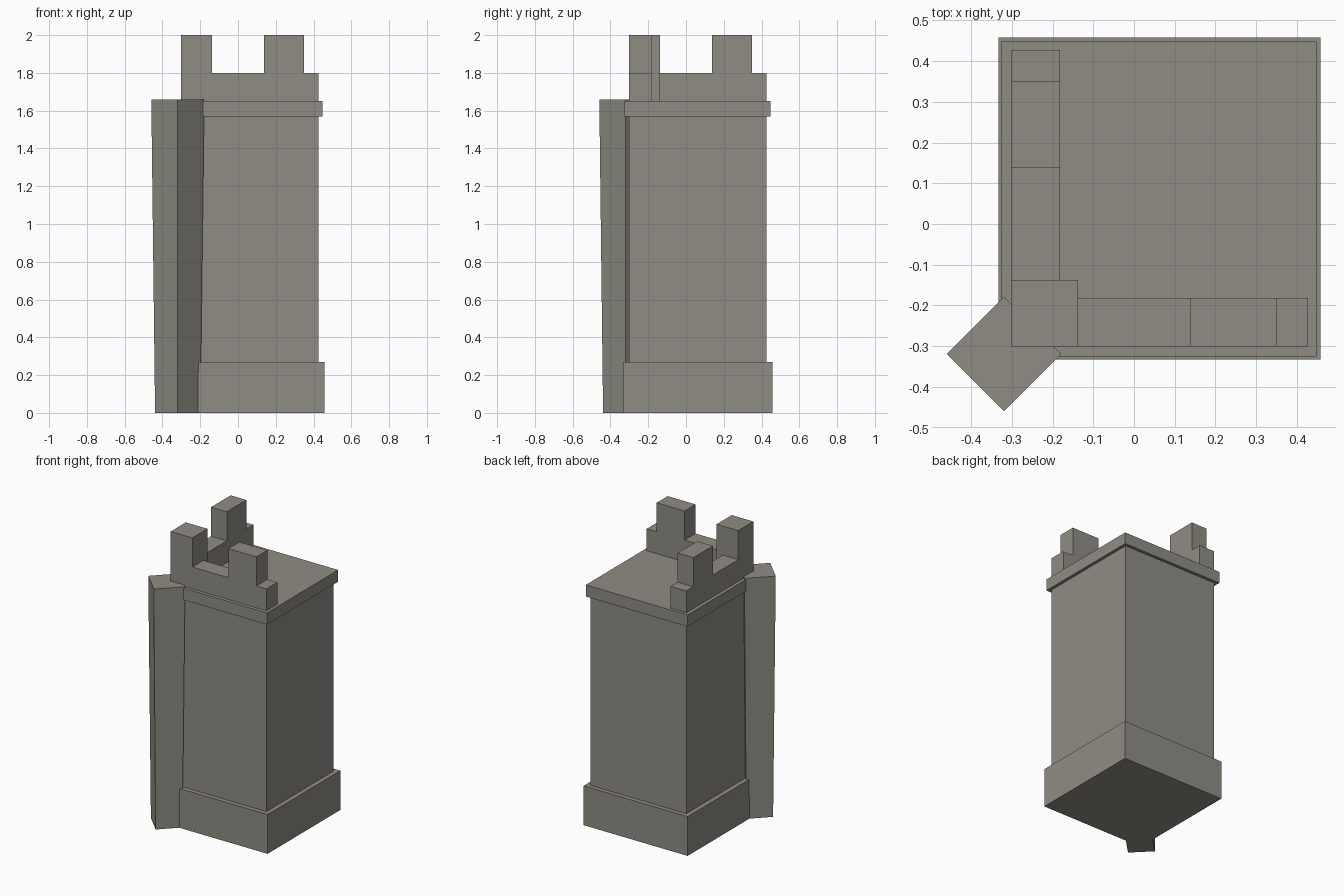
import bpy, bmesh, math
from mathutils import Matrix

if "Cube" in bpy.data.objects:
    bpy.data.objects.remove(bpy.data.objects["Cube"])

stone = bpy.data.materials.new("grey_stone")
stone.diffuse_color = (0.275, 0.265, 0.23, 1)
stone.use_nodes = True
stone.node_tree.nodes["Principled BSDF"].inputs["Base Color"].default_value = stone.diffuse_color


def finish(name, bm):
    bmesh.ops.recalc_face_normals(bm, faces=bm.faces)
    mesh = bpy.data.meshes.new(name)
    bm.to_mesh(mesh)
    bm.free()
    mesh.materials.append(stone)
    obj = bpy.data.objects.new(name, mesh)
    bpy.context.collection.objects.link(obj)
    return obj


def block(name, lo, hi, z0, z1):
    """Square block spanning lo..hi on both x and y."""
    bm = bmesh.new()
    bmesh.ops.create_cube(bm, size=1)
    bmesh.ops.scale(bm, vec=(hi - lo, hi - lo, z1 - z0), verts=bm.verts)
    mid = (lo + hi) / 2
    bmesh.ops.translate(bm, vec=(mid, mid, (z0 + z1) / 2), verts=bm.verts)
    return finish(name, bm)


def parapet(name, swap):
    """Stepped wall profile, extruded to the wall thickness."""
    profile = [(-0.137, 1.65), (0.427, 1.65), (0.427, 1.8), (0.35, 1.8),
               (0.35, 2.0), (0.138, 2.0), (0.138, 1.8), (-0.137, 1.8)]
    bm = bmesh.new()
    face = bm.faces.new([bm.verts.new((a, -0.301, z)) for a, z in profile])
    ext = bmesh.ops.extrude_face_region(bm, geom=[face])
    moved = [v for v in ext["geom"] if isinstance(v, bmesh.types.BMVert)]
    bmesh.ops.translate(bm, vec=(0, 0.119, 0), verts=moved)
    if swap:  # exchange x and y for the side wall
        for v in bm.verts:
            v.co.x, v.co.y = v.co.y, v.co.x
    return finish(name, bm)


# Tower: plinth, shaft and capping slab
block("plinth", -0.333, 0.458, 0, 0.27)
block("shaft", -0.301, 0.427, 0.27, 1.57)
block("cap_slab", -0.325, 0.448, 1.57, 1.65)

# Battlements along the front and left edges, meeting at a corner post
block("corner_merlon", -0.301, -0.137, 1.65, 2.0)
parapet("front_parapet", False)
parapet("left_parapet", True)

# Diagonal corner buttress, slightly wider at the top
bm = bmesh.new()
bmesh.ops.create_cone(bm, cap_ends=True, segments=4, radius1=0.12,
                      radius2=0.14, depth=1.66)
a = math.atan2(bm.verts[:][0].co.y, bm.verts[:][0].co.x)
bmesh.ops.rotate(bm, matrix=Matrix.Rotation(-a, 3, 'Z'), verts=bm.verts)
bmesh.ops.translate(bm, vec=(-0.319, -0.319, 0.83), verts=bm.verts)
finish("corner_buttress", bm)
